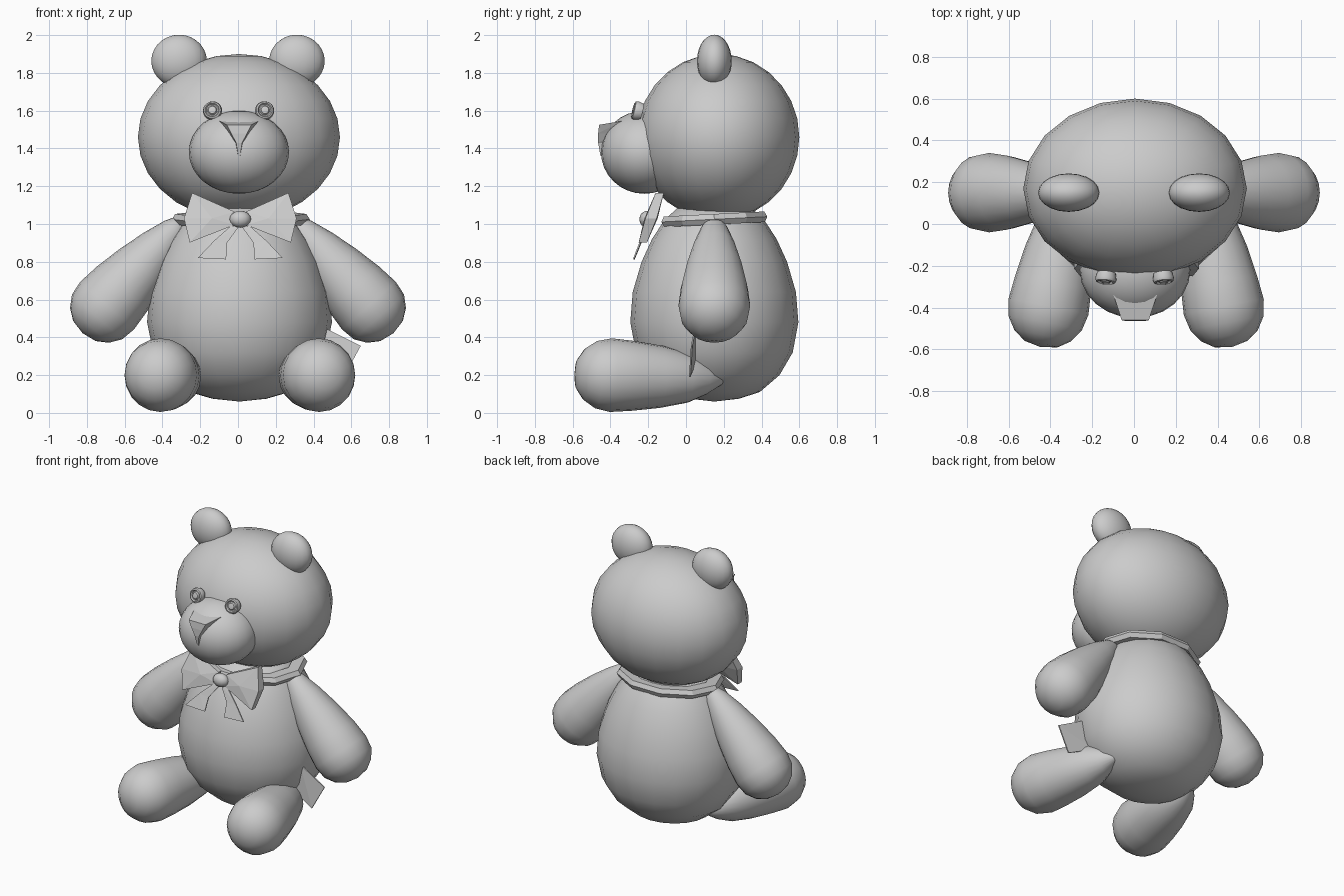
import bpy, bmesh, math
from mathutils import Vector

if "Cube" in bpy.data.objects:
    bpy.data.objects.remove(bpy.data.objects["Cube"])


def finish(name, bm):
    bmesh.ops.recalc_face_normals(bm, faces=bm.faces)
    me = bpy.data.meshes.new(name)
    bm.to_mesh(me)
    bm.free()
    ob = bpy.data.objects.new(name, me)
    bpy.context.collection.objects.link(ob)
    return ob


def lathe(name, start, direction, profile, segs=20, scale=(1, 1), closed=False):
    """Spin (distance, radius) points round an axis."""
    bm = bmesh.new()
    q = Vector(direction).to_track_quat('Z', 'Y')
    rings = []
    for t, r in profile:
        ring = []
        for i in range(segs):
            a = 2 * math.pi * i / segs
            p = Vector((r * math.cos(a) * scale[0], r * math.sin(a) * scale[1], t))
            ring.append(bm.verts.new(Vector(start) + q @ p))
        rings.append(ring)
    pairs = list(zip(rings, rings[1:]))
    if closed:
        pairs.append((rings[-1], rings[0]))
    for a, b in pairs:
        for i in range(segs):
            j = (i + 1) % segs
            bm.faces.new((a[i], a[j], b[j], b[i]))
    bmesh.ops.remove_doubles(bm, verts=bm.verts, dist=1e-5)
    return finish(name, bm)


def ball(name, centre, radii, segs=20, rings=14):
    bm = bmesh.new()
    bmesh.ops.create_uvsphere(bm, u_segments=segs, v_segments=rings, radius=1)
    bmesh.ops.scale(bm, vec=radii, verts=bm.verts)
    bmesh.ops.translate(bm, vec=centre, verts=bm.verts)
    return finish(name, bm)


def hulls(name, groups):
    """One object made of a convex hull per point group."""
    bm = bmesh.new()
    for pts in groups:
        vs = [bm.verts.new(p) for p in pts]
        bmesh.ops.convex_hull(bm, input=vs)
    bmesh.ops.dissolve_limit(bm, angle_limit=0.02, verts=bm.verts, edges=bm.edges)
    return finish(name, bm)


# Head, muzzle and torso
ball("head", (0.005, 0.17, 1.46), (0.535, 0.43, 0.44))
ball("muzzle", (0.005, -0.22, 1.38), (0.265, 0.23, 0.22), 24, 16)
lathe("torso", (0.008, 0.15, 0), (0, 0, 1),
      [(0.06, 0), (0.075, 0.13), (0.11, 0.24), (0.2, 0.345), (0.32, 0.415),
       (0.48, 0.445), (0.64, 0.432), (0.8, 0.385), (0.92, 0.33), (1.02, 0.265),
       (1.09, 0.19), (1.11, 0)], 20, (1.1, 1))

arm_profile = [(0, 0), (0.015, 0.035), (0.08, 0.072), (0.2, 0.112), (0.35, 0.15),
               (0.5, 0.178), (0.62, 0.19), (0.70, 0.178), (0.76, 0.138),
               (0.80, 0.08), (0.815, 0)]
leg_profile = [(0, 0), (0.02, 0.03), (0.1, 0.085), (0.2, 0.132), (0.35, 0.165),
               (0.5, 0.185), (0.62, 0.195), (0.70, 0.178), (0.76, 0.138),
               (0.80, 0.08), (0.815, 0)]
eye_profile = [(-0.03, 0), (-0.03, 0.045), (0, 0.051), (0.014, 0.046), (0.018, 0.038),
               (0.008, 0.032), (0.008, 0.026), (0.018, 0.02), (0.022, 0)]

# Paired parts
for s, side in ((-1, "left"), (1, "right")):
    lathe(side + "_arm", (s * 0.28, 0.15, 1.03), (s * 0.42, 0, -0.47), arm_profile)
    lathe(side + "_leg", (0.01 + s * 0.30, 0.21, 0.18), (s * 0.12, -0.61, 0.02), leg_profile)
    ball(side + "_ear", (s * 0.312, 0.15, 1.863), (0.147, 0.092, 0.139), 20, 14)
    lathe(side + "_eye", (0.003 + s * 0.138, -0.263, 1.6), (s * 0.1, -1, 0.25), eye_profile)

# Nose wedge running down to the mouth line
rows = []
for zf, wf, yf, zb, wb, yb in ((1.525, 0.065, -0.46, 1.545, 0.104, -0.34),
                               (1.48, 0.042, -0.465, 1.48, 0.06, -0.37),
                               (1.43, 0.016, -0.465, 1.43, 0.024, -0.38),
                               (1.36, 0.005, -0.453, 1.36, 0.008, -0.40)):
    rows.append([(0.006 + k * w, y, z) for k in (-1, 1)
                 for w, y, z in ((wf, yf, zf), (wb, yb, zb))])
hulls("nose", [a + b for a, b in zip(rows, rows[1:])])

# Neck ribbon
lathe("neck_ribbon", (0.015, 0.15, 1.025), (0, -0.05, 1),
      [(-0.028, 0.22), (-0.028, 0.28), (0, 0.295), (0.028, 0.28), (0.028, 0.22)],
      10, (1.24, 1), closed=True)


# Bow wings, knot and tails lie on a plane leaning back at the top
def bow_y(z):
    return -0.185 + 0.34 * (z - 1.03)


for s, side in ((-1, "left"), (1, "right")):
    pts = []
    for x, z, t in ((0.255, 1.165, 0.022), (0.298, 1.03, 0.03), (0.268, 0.902, 0.022),
                    (0.15, 1.03, 0.035), (0.03, 1.065, 0.015), (0.03, 0.995, 0.015)):
        pts += [(0.012 + s * x, bow_y(z) + k * t, z) for k in (-1, 1)]
    hulls("bow_wing_" + side, [pts])
    tail = [(0.012 + s * x, y + k, z) for k in (-0.004, 0.004)
            for x, y, z in ((0.005, -0.205, 0.99), (0.05, -0.205, 0.99),
                            (0.07, -0.24, 0.9), (0.14, -0.24, 0.91))]
    tip = [(0.012 + s * x, y + k, z) for k in (-0.004, 0.004)
           for x, y, z in ((0.07, -0.24, 0.9), (0.14, -0.24, 0.91),
                           (0.075, -0.275, 0.813), (0.225, -0.275, 0.82))]
    hulls("bow_tail_" + side, [tail, tip])
ball("bow_knot", (0.012, -0.205, 1.025), (0.057, 0.042, 0.045), 12, 8)

# Sewn-in label at the hip
hulls("side_label", [[(x, y + k, z) for k in (-0.004, 0.004)
                      for x, y, z in ((0.45, 0.05, 0.455), (0.65, 0.03, 0.355),
                                      (0.56, 0.02, 0.19), (0.38, 0.05, 0.27))]])

# Smooth shading with sharp creases kept
for ob in bpy.context.collection.objects:
    ob.select_set(True)
    bpy.context.view_layer.objects.active = ob
bpy.ops.object.shade_smooth_by_angle(angle=math.radians(40))
for ob in bpy.context.collection.objects:
    if ob.name.startswith(("bow_wing", "bow_tail", "nose", "neck", "side_label")):
        for p in ob.data.polygons:
            p.use_smooth = False
